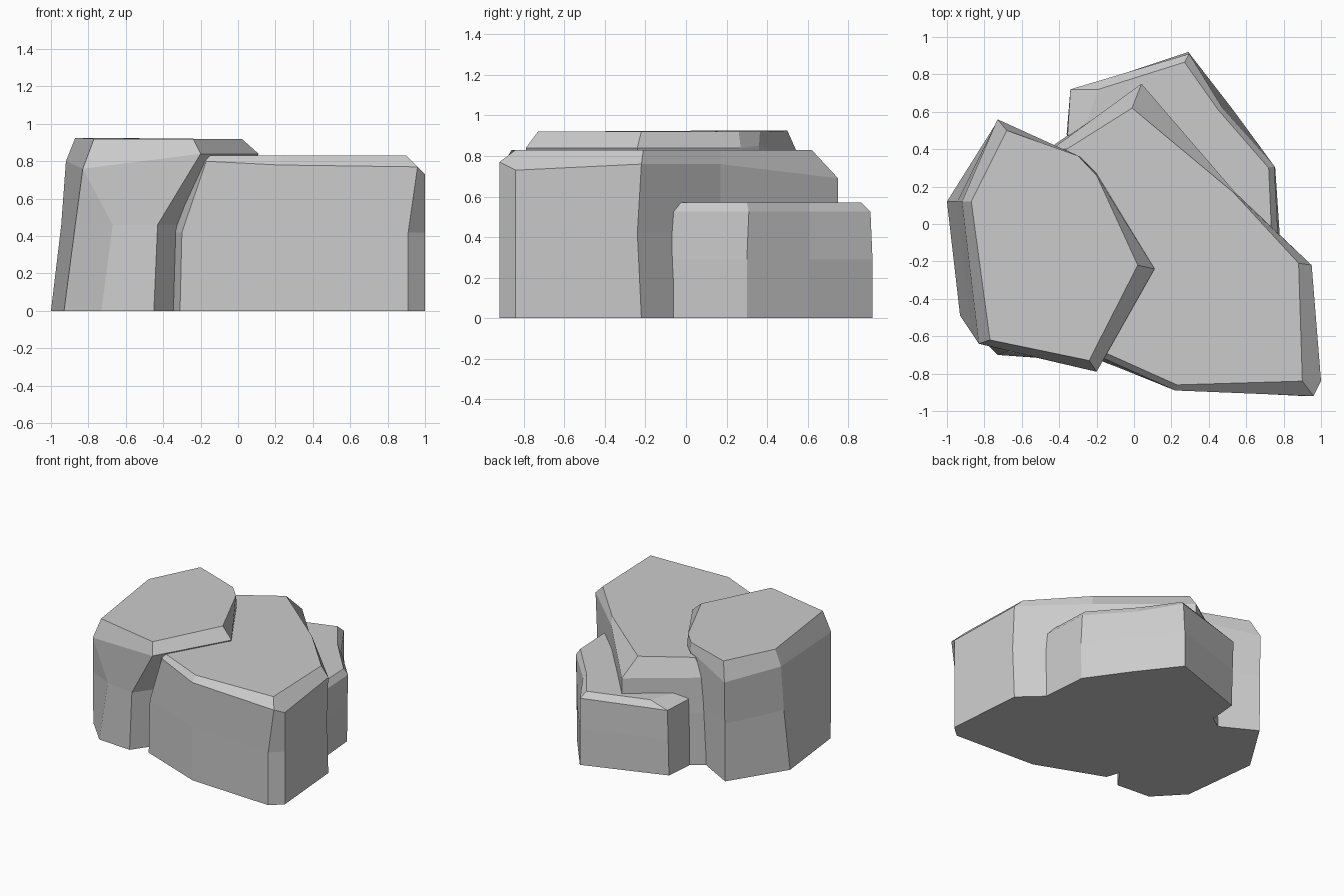
import bpy, bmesh


def rock(name, rings):
    """Loft a faceted rock through matching rings of (x, y, z) points and cap both ends."""
    bm = bmesh.new()
    loops = [[bm.verts.new(p) for p in ring] for ring in rings]
    n = len(loops[0])
    for low, high in zip(loops, loops[1:]):
        for i in range(n):
            j = (i + 1) % n
            bm.faces.new((low[i], low[j], high[j], high[i]))
    bm.faces.new(loops[0][::-1])
    bm.faces.new(loops[-1])
    bmesh.ops.remove_doubles(bm, verts=bm.verts, dist=0.003)
    bmesh.ops.recalc_face_normals(bm, faces=bm.faces)
    mesh = bpy.data.meshes.new(name)
    bm.to_mesh(mesh)
    bm.free()
    obj = bpy.data.objects.new(name, mesh)
    bpy.context.collection.objects.link(obj)
    return obj


def level(points, z):
    return [(x, y, z) for x, y in points]


# Tall left rock: pinched waist, overhanging chamfered cap
rock("tall_left_rock", [
    level([(-.73, .55), (-1, .12), (-.93, -.49), (-.73, -.70), (-.45, -.72),
           (-.12, -.25), (-.3, .28), (-.4, .37)], 0),
    level([(-.73, .555), (-.945, .12), (-.87, -.58), (-.67, -.68), (-.43, -.72),
           (-.1, -.25), (-.28, .28), (-.38, .38)], .46),
    [(-.73, .56, .79), (-.92, .12, .80), (-.83, -.64, .76), (-.83, -.64, .76),
     (-.20, -.79, .84), (.11, -.24, .84), (-.2, .27, .84), (-.29, .36, .85)],
    [(-.68, .50, .925), (-.87, .12, .925), (-.77, -.62, .92), (-.77, -.62, .92),
     (-.24, -.73, .92), (.02, -.22, .92), (-.2, .26, .92), (-.30, .365, .92)],
])

# Broad middle rock: sloped back bevel and chamfered rim
rock("broad_middle_rock", [
    level([(.22, -.885), (.91, -.92), (1, -.84), (.95, -.22), (.53, .17),
           (.04, .74), (-.46, .40), (-.5, -.1), (-.31, -.68)], 0),
    level([(.22, -.885), (.91, -.92), (1, -.84), (.95, -.24), (.53, .17),
           (.04, .75), (-.46, .40), (-.5, -.1), (-.30, -.68)], .42),
    [(.22, -.89, .78), (.96, -.92, .77), (1, -.84, .73), (.95, -.22, .76), (.54, .17, .76),
     (.04, .75, .69), (-.44, .40, .69), (-.5, -.1, .75), (-.17, -.715, .80)],
    level([(.23, -.86), (.90, -.84), (.90, -.84), (.88, -.21), (.53, .17),
           (-.01, .62), (-.36, .40), (-.45, -.1), (-.15, -.69)], .83),
])

# Low rear rock
rock("low_rear_rock", [
    level([(-.36, .48), (-.34, .70), (.29, .92), (.53, .61), (.75, .30),
           (.78, -.07), (.4, -.2), (-.3, .2)], 0),
    level([(-.36, .48), (-.34, .71), (.29, .92), (.53, .61), (.755, .30),
           (.78, -.07), (.4, -.2), (-.3, .2)], .29),
    level([(-.355, .48), (-.34, .72), (.295, .91), (.48, .61), (.75, .31),
           (.77, -.07), (.4, -.2), (-.3, .2)], .525),
    level([(-.28, .48), (-.19, .72), (.27, .865), (.45, .61), (.72, .30),
           (.735, -.04), (.4, -.2), (-.28, .2)], .57),
])
